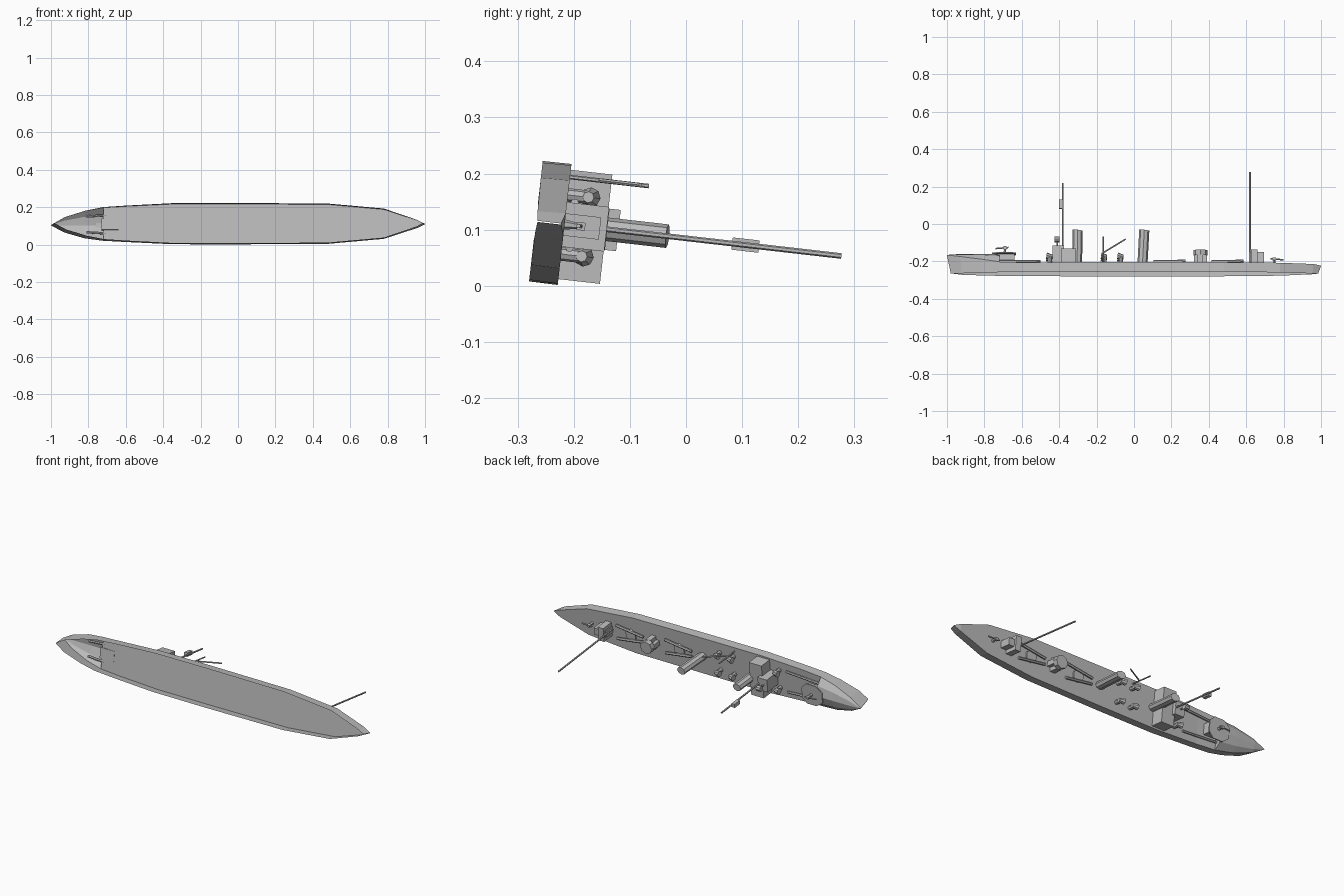
import bpy, bmesh, math
from mathutils import Matrix, Vector

if "Cube" in bpy.data.objects:
    bpy.data.objects.remove(bpy.data.objects["Cube"])

grey = bpy.data.materials.new("warship grey")
grey.use_nodes = True
grey.diffuse_color = (0.5, 0.5, 0.5, 1)
grey.node_tree.nodes["Principled BSDF"].inputs["Base Color"].default_value = (0.5, 0.5, 0.5, 1)

# The ship is built upright (bow at -x, z up), then laid over onto its side
LAY = Matrix.Translation((0, -0.2675, 0.115)) @ Matrix.Rotation(math.radians(-96.5), 4, 'X')
DECK = 0.0515


def finish(name, bm, recalc=True):
    if recalc:
        bmesh.ops.recalc_face_normals(bm, faces=bm.faces)
    me = bpy.data.meshes.new(name)
    bm.to_mesh(me)
    bm.free()
    me.materials.append(grey)
    ob = bpy.data.objects.new(name, me)
    bpy.context.collection.objects.link(ob)
    ob.matrix_world = LAY
    return ob


def box(name, x0, x1, half, z0, z1, y=0):
    bm = bmesh.new()
    size = Matrix.Diagonal((x1 - x0, 2 * half, z1 - z0, 1))
    bmesh.ops.create_cube(bm, size=1, matrix=Matrix.Translation(((x0 + x1) / 2, y, (z0 + z1) / 2)) @ size)
    return finish(name, bm)


def tube(name, p, q, r, n=6, r2=None):
    p, q = Vector(p), Vector(q)
    d = q - p
    bm = bmesh.new()
    m = Matrix.Translation((p + q) / 2) @ d.to_track_quat('Z', 'Y').to_matrix().to_4x4()
    bmesh.ops.create_cone(bm, cap_ends=True, segments=n, radius1=r,
                          radius2=r if r2 is None else r2, depth=d.length, matrix=m)
    return finish(name, bm)


def prism(name, outline, z0, z1):
    bm = bmesh.new()
    f = bm.faces.new([bm.verts.new((x, y, z0)) for x, y in outline])
    up = bmesh.ops.extrude_face_region(bm, geom=[f])["geom"]
    bmesh.ops.translate(bm, vec=(0, 0, z1 - z0), verts=[v for v in up if isinstance(v, bmesh.types.BMVert)])
    return finish(name, bm)


# Hull: x, half beam, sheer height, keel x, keel half beam, keel height
stations = [(-1.0, 0.001, 0.102, -0.98, 0.001, 0.004),
            (-0.93, 0.040, 0.090, -0.92, 0.034, 0.0),
            (-0.82, 0.074, 0.072, -0.81, 0.068, 0.0),
            (-0.72, 0.089, 0.056, -0.72, 0.086, 0.0),
            (-0.60, 0.096, DECK, -0.60, 0.094, 0.0),
            (-0.35, 0.108, DECK, -0.35, 0.107, 0.0),
            (0.0, 0.1085, DECK, 0.0, 0.108, 0.0),
            (0.48, 0.106, DECK, 0.48, 0.105, 0.0),
            (0.78, 0.079, DECK, 0.78, 0.078, 0.0),
            (0.96, 0.020, DECK, 0.955, 0.018, 0.001),
            (1.0, 0.001, 0.045, 0.985, 0.001, 0.003)]
bm = bmesh.new()
sheer, keel = {}, {}
for s in (1, -1):
    sheer[s] = [bm.verts.new((x, s * b, z)) for x, b, z, *_ in stations]
    keel[s] = [bm.verts.new((kx, s * kb, kz)) for *_, kx, kb, kz in stations]
    for i in range(len(stations) - 1):
        q = [sheer[s][i], keel[s][i], keel[s][i + 1], sheer[s][i + 1]]
        bm.faces.new(q if s < 0 else q[::-1])
for i in range(3, len(stations) - 1):
    bm.faces.new([sheer[1][i], sheer[-1][i], sheer[-1][i + 1], sheer[1][i + 1]])
finish("hull", bm, recalc=False)

# Turtleback foredeck: arched sections with a closed after end
ridge = [0.103, 0.108, 0.109, 0.108]
bm = bmesh.new()
rows = []
for (x, b, z, *_), r in zip(stations, ridge):
    rows.append([bm.verts.new((x, b * t, z + (r - z) * h))
                 for t, h in ((-1, 0), (-0.6, 0.7), (0, 1), (0.6, 0.7), (1, 0))])
for a, c in zip(rows, rows[1:]):
    for j in range(4):
        bm.faces.new((a[j], c[j], c[j + 1], a[j + 1]))
bm.faces.new(rows[-1])
finish("turtleback_foredeck", bm)

# Forward gun platform on a small house
prism("forward_gun_platform", [(-0.76, -0.03), (-0.72, -0.06), (-0.66, -0.06), (-0.63, -0.03),
                               (-0.63, 0.03), (-0.66, 0.06), (-0.72, 0.06), (-0.76, 0.03)], 0.105, 0.112)
box("forward_house", -0.73, -0.64, 0.03, DECK, 0.106)


def gun(tag, x, z, way):
    tube(tag + "_gun_pedestal", (x, 0, z), (x, 0, z + 0.026), 0.009, 6, 0.005)
    tube(tag + "_gun_barrel", (x - way * 0.02, 0, z + 0.031), (x + way * 0.05, 0, z + 0.025), 0.004)
    box(tag + "_gun_breech", x - 0.009, x + 0.009, 0.007, z + 0.022, z + 0.037)


gun("forward", -0.69, 0.112, -1)
gun("after", 0.75, DECK, 1)

# Bow spars, one on each side
for s, side in ((1, "right"), (-1, "left")):
    tube("bow_spar_" + side, (-0.81, s * 0.042, 0.062), (-0.50, s * 0.062, 0.062), 0.007)

# Bridge
box("bridge_wings", -0.39, -0.31, 0.098, DECK, 0.126)
box("bridge_tower", -0.435, -0.375, 0.037, DECK, 0.148)
tube("searchlight_post", (-0.41, 0, 0.148), (-0.41, 0, 0.175), 0.005)
tube("searchlight", (-0.424, 0, 0.187), (-0.398, 0, 0.187), 0.016, 8)

# Masts and lookout
tube("foremast", (-0.38, 0, DECK), (-0.38, 0, 0.49), 0.005)
box("lookout", -0.402, -0.382, 0.011, 0.352, 0.40)
tube("mainmast", (0.62, 0, DECK), (0.62, 0, 0.548), 0.005)


# Funnels: slightly raked octagons with a sloping top
def funnel(name, x, rake):
    bm = bmesh.new()
    bmesh.ops.create_cone(bm, cap_ends=True, segments=8, radius1=0.027, radius2=0.027, depth=1)
    for v in bm.verts:
        top = v.co.z > 0
        dx = v.co.x
        v.co = (x + dx + (rake if top else 0), v.co.y * 0.78, 0.236 - 0.12 * dx if top else DECK)
    finish(name, bm)


funnel("forward_funnel", -0.305, 0.004)
funnel("after_funnel", 0.045, 0.01)

# Ventilators: stem with a forward-facing cowl
for i, x in enumerate((-0.45, -0.158, -0.07)):
    for s, side in ((1, "right"), (-1, "left")):
        y = s * 0.053
        tube(f"ventilator_stem_{i}_{side}", (x, y, DECK), (x, y, 0.085), 0.012, 8)
        tube(f"ventilator_cowl_{i}_{side}", (x + 0.013, y, 0.088), (x - 0.018, y, 0.092), 0.010, 8, 0.018)

# Derrick
tube("derrick_post", (-0.165, -0.085, DECK), (-0.165, -0.085, 0.193), 0.004)
tube("derrick_boom", (-0.165, -0.085, 0.105), (-0.045, -0.085, 0.178), 0.004)

# Torpedo mounts: a turntable with two splayed tubes
for tag, x in (("forward", 0.19), ("after", 0.50)):
    tube(tag + "_torpedo_turntable", (x, 0, DECK), (x, 0, 0.060), 0.035, 6)
    for s, side in ((1, "right"), (-1, "left")):
        tube(f"{tag}_torpedo_tube_{side}", (x - 0.085, s * 0.016, 0.065),
             (x + 0.085, s * 0.04, 0.065), 0.008, 6)

# Midships house with lamp platform
box("midships_house_long", 0.32, 0.39, 0.014, DECK, 0.100)
box("midships_house_cross", 0.34, 0.37, 0.036, DECK, 0.100)
tube("midships_platform", (0.355, 0, 0.100), (0.355, 0, 0.128), 0.037, 8)

# After deckhouse
box("after_house_long", 0.62, 0.695, 0.020, DECK, 0.115)
box("after_house_cross", 0.625, 0.66, 0.040, DECK, 0.127)
